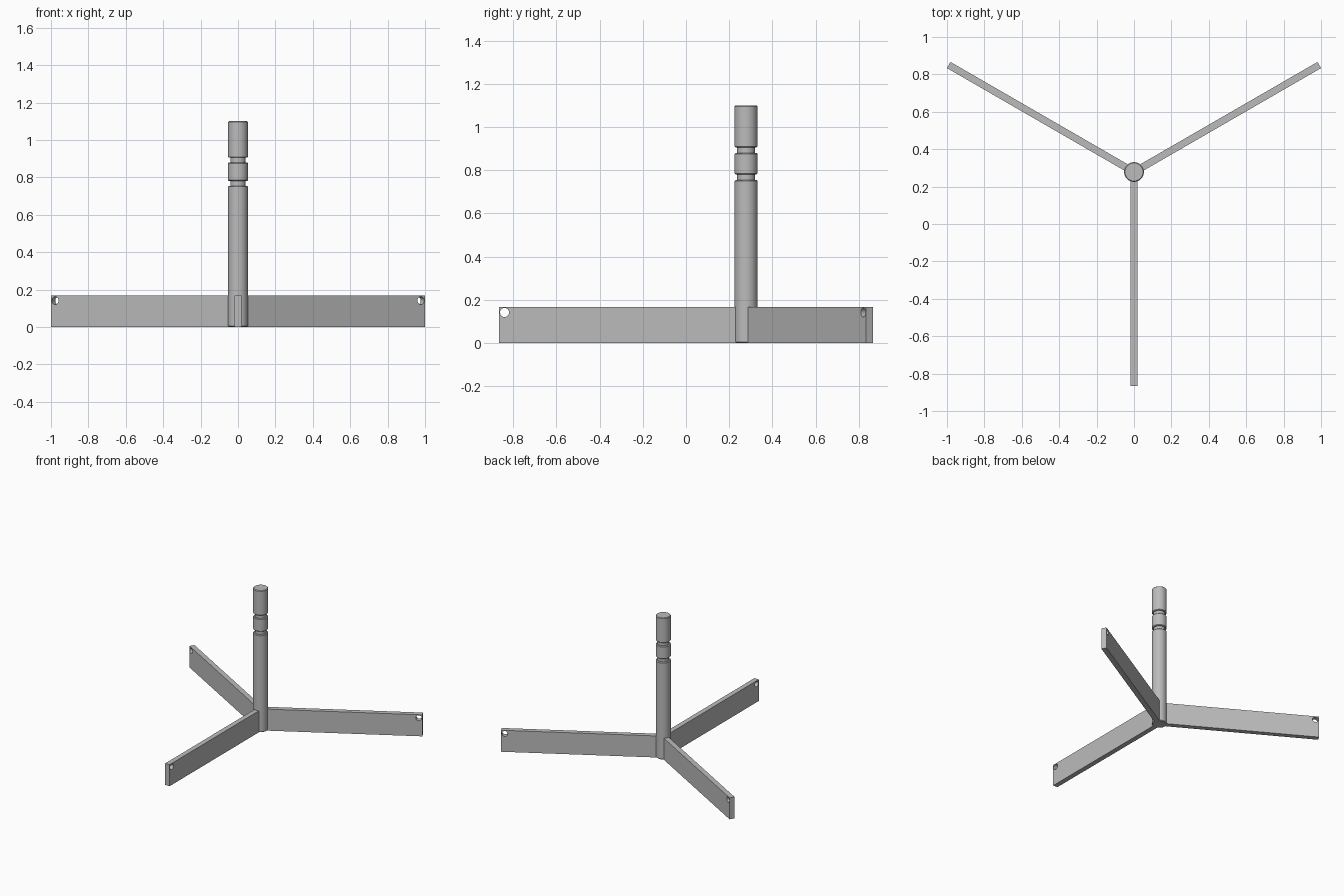
import bpy, bmesh, math
from mathutils import Matrix, Vector

cube = bpy.data.objects.get("Cube")
if cube:
    bpy.data.objects.remove(cube, do_unlink=True)

CENTRE_Y = 0.278      # axis of the post
LEG_LENGTH = 1.144
LEG_HEIGHT = 0.167
LEG_HALF = 0.019      # half the leg thickness
HOLE_R = 0.021
POST_R = 0.053
GROOVE_R = 0.041
POST_TOP = 1.10
CHAMFER = 0.005

# One grey metal
metal = bpy.data.materials.new("grey metal")
metal.use_nodes = True
GREY = (0.5, 0.5, 0.5, 1)
metal.diffuse_color = GREY
metal.node_tree.nodes["Principled BSDF"].inputs["Base Color"].default_value = GREY


def select_only(obj):
    bpy.ops.object.select_all(action='DESELECT')
    obj.select_set(True)
    bpy.context.view_layer.objects.active = obj


def add_spline(curve, points):
    spline = curve.splines.new('POLY')
    spline.points.add(len(points) - 1)
    for p, (x, y) in zip(spline.points, points):
        p.co = (x, y, 0, 1)
    spline.use_cyclic_u = True


def make_leg(name, angle):
    # Flat bar outline with a round hole near the outer top corner
    curve = bpy.data.curves.new(name, 'CURVE')
    curve.dimensions = '2D'
    curve.fill_mode = 'BOTH'
    curve.extrude = LEG_HALF
    add_spline(curve, [(0, 0), (LEG_LENGTH, 0),
                       (LEG_LENGTH, LEG_HEIGHT), (0, LEG_HEIGHT)])
    hx, hz = LEG_LENGTH - 0.026, LEG_HEIGHT - 0.026
    steps = [math.tau * i / 24 for i in range(24)]
    add_spline(curve, [(hx + HOLE_R * math.cos(a), hz + HOLE_R * math.sin(a))
                       for a in steps])
    leg = bpy.data.objects.new(name, curve)
    bpy.context.collection.objects.link(leg)
    leg.matrix_world = (Matrix.Translation((0, CENTRE_Y, 0))
                        @ Matrix.Rotation(angle, 4, 'Z')
                        @ Matrix.Rotation(math.pi / 2, 4, 'X'))
    select_only(leg)
    bpy.ops.object.convert(target='MESH')
    leg = bpy.context.object
    leg.data.materials.clear()
    leg.data.materials.append(metal)
    bpy.ops.object.shade_smooth_by_angle(angle=math.radians(30))


def make_post():
    # Lathe profile: chamfered sections separated by two narrow grooves
    sections = [(0, 0.755), (0.78, 0.88), (0.905, POST_TOP)]
    profile = [(0, 0)]
    for low, high in sections:
        inner = GROOVE_R if low else POST_R - CHAMFER
        profile += [(inner, low), (POST_R - CHAMFER, low), (POST_R, low + CHAMFER),
                    (POST_R, high - CHAMFER), (POST_R - CHAMFER, high)]
        if high < POST_TOP:
            profile.append((GROOVE_R, high))
    profile.append((0, POST_TOP))
    bm = bmesh.new()
    verts = [bm.verts.new((r, 0, z)) for r, z in profile]
    edges = [bm.edges.new(pair) for pair in zip(verts, verts[1:])]
    bmesh.ops.spin(bm, geom=verts + edges, cent=Vector(), axis=(0, 0, 1),
                   angle=math.tau, steps=32)
    bmesh.ops.remove_doubles(bm, verts=bm.verts, dist=0.0002)
    bmesh.ops.recalc_face_normals(bm, faces=bm.faces)
    mesh = bpy.data.meshes.new("post")
    bm.to_mesh(mesh)
    bm.free()
    mesh.materials.append(metal)
    post = bpy.data.objects.new("post", mesh)
    post.location.y = CENTRE_Y
    bpy.context.collection.objects.link(post)
    select_only(post)
    bpy.ops.object.shade_smooth_by_angle(angle=math.radians(30))


make_post()
for leg_name, degrees in (("front_leg", -90), ("left_leg", 30), ("right_leg", 150)):
    make_leg(leg_name, math.radians(degrees))
